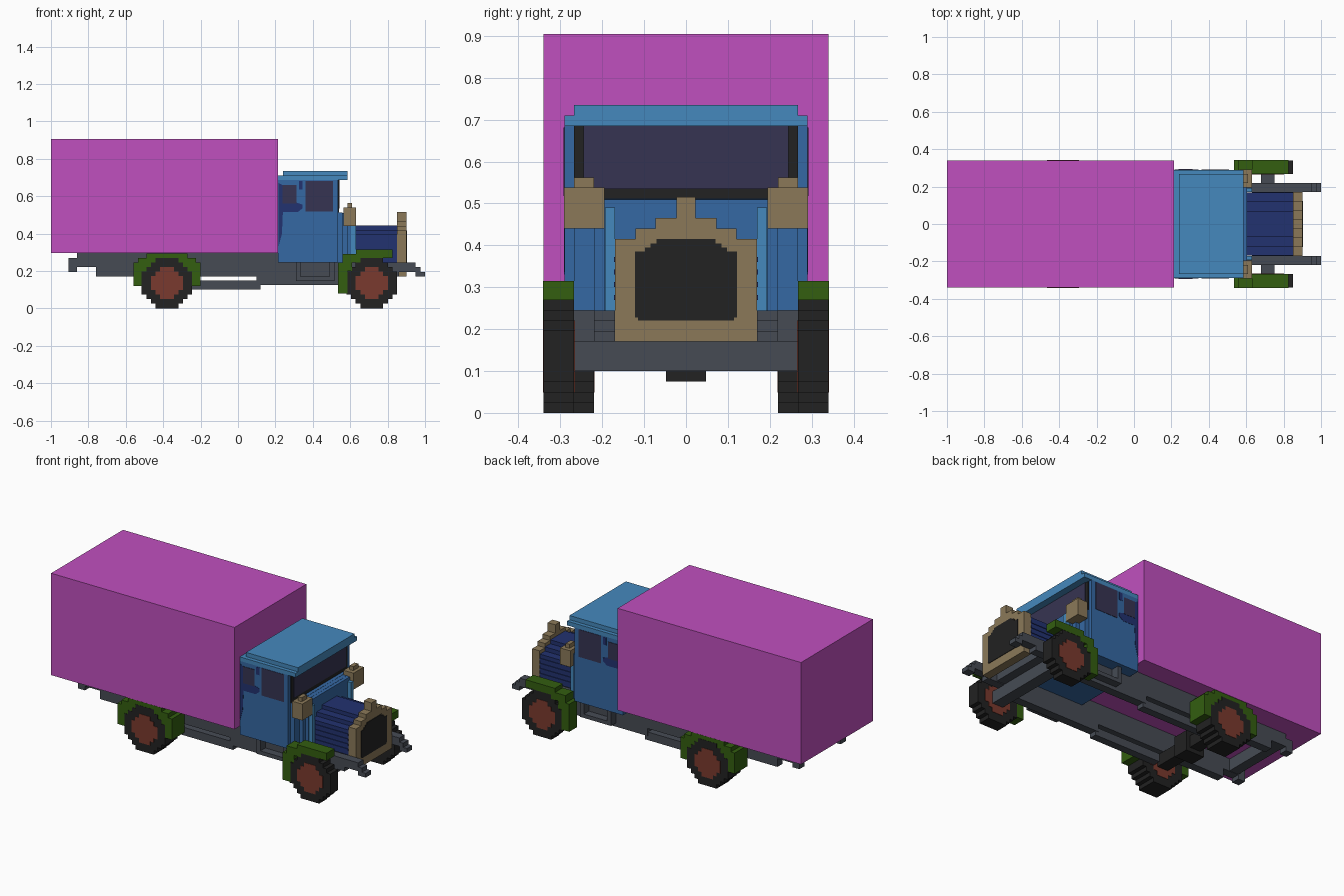
import bpy, bmesh

cube = bpy.data.objects.get("Cube")
if cube:
    bpy.data.objects.remove(cube, do_unlink=True)


def lin(c):
    c /= 255
    return c / 12.92 if c <= 0.04045 else ((c + 0.055) / 1.055) ** 2.4


def material(name, r, g, b):
    m = bpy.data.materials.new(name)
    col = (lin(r), lin(g), lin(b), 1)
    m.diffuse_color = col
    m.use_nodes = True
    bsdf = m.node_tree.nodes["Principled BSDF"]
    bsdf.inputs["Base Color"].default_value = col
    bsdf.inputs["Roughness"].default_value = 0.8
    return m


PURPLE = material("purple", 192, 80, 191)
SKY = material("light blue", 69, 137, 189)
BLUE = material("cab blue", 53, 104, 163)
NAVY = material("navy", 34, 50, 112)
GLASS = material("dark glass", 54, 52, 82)
BLACK = material("black", 34, 34, 34)
TAN = material("tan", 139, 121, 89)
GREY = material("frame grey", 70, 75, 84)
GREEN = material("green", 51, 94, 16)
RED = material("brick red", 122, 58, 46)


def finish(name, bm, mat):
    bmesh.ops.recalc_face_normals(bm, faces=bm.faces)
    me = bpy.data.meshes.new(name)
    bm.to_mesh(me)
    bm.free()
    me.materials.append(mat)
    ob = bpy.data.objects.new(name, me)
    bpy.context.collection.objects.link(ob)
    return ob


def prism(name, pts, a, b, mat, axis="y", mirror=False):
    """Extrude a 2D outline from a to b: (x, z) along y, or (y, z) along x."""
    bm = bmesh.new()
    for s in ((1, -1) if mirror else (1,)):
        def place(p, d):
            return (p[0], d * s, p[1]) if axis == "y" else (d, p[0] * s, p[1])
        lo = [bm.verts.new(place(p, a)) for p in pts]
        hi = [bm.verts.new(place(p, b)) for p in pts]
        bm.faces.new(lo)
        bm.faces.new(hi)
        for i in range(len(pts)):
            j = (i + 1) % len(pts)
            bm.faces.new((lo[i], lo[j], hi[j], hi[i]))
    return finish(name, bm, mat)


def box(name, x, y, z, mat, mirror=False):
    pts = [(x[0], z[0]), (x[1], z[0]), (x[1], z[1]), (x[0], z[1])]
    return prism(name, pts, y[0], y[1], mat, "y", mirror)


def steps(half):
    """Symmetric stepped outline from (half_width, z0, z1) rows, bottom up."""
    right = []
    for w, z0, z1 in half:
        right += [(w, z0), (w, z1)]
    return right + [(-w, z) for w, z in reversed(right)]


def disc(cx, cz, widths, u):
    """Blocky circle outline made of rows with the given widths in units."""
    z = cz - len(widths) * u / 2
    rows = [(w * u / 2, z + i * u, z + (i + 1) * u) for i, w in enumerate(widths)]
    return [(cx + x, zz) for x, zz in steps(rows)]


# Cargo box
box("cargo_box", (-1, 0.215), (-0.34, 0.34), (0.295, 0.905), PURPLE)

# Cab body, roof and stepped cowl
box("cab_body", (0.215, 0.535), (-0.29, 0.29), (0.245, 0.686), BLUE)
box("roof_lower", (0.215, 0.585), (-0.29, 0.29), (0.685, 0.71), SKY)
box("roof_upper", (0.24, 0.585), (-0.267, 0.267), (0.709, 0.735), SKY)
for i, (front, w) in enumerate(((0.56, 0.267), (0.585, 0.22), (0.605, 0.195))):
    box(f"cowl_{i + 1}", (0.53, front), (-w, w), (0.245, 0.512 - i * 0.001), BLUE)
box("cowl_strip", (0.6, 0.63), (0.17, 0.193), (0.245, 0.49), SKY, True)

# Windscreen with frame
box("windscreen_frame", (0.533, 0.539), (-0.267, 0.267), (0.51, 0.685), BLACK)
box("windscreen", (0.537, 0.543), (-0.245, 0.245), (0.535, 0.685), GLASS)

# Side windows and dark trim
box("door_window", (0.36, 0.508), (0.286, 0.292), (0.518, 0.682), GLASS, True)
box("quarter_window", (0.238, 0.313), (0.286, 0.293), (0.56, 0.66), GLASS, True)
trim = [(0.217, 0.33), (0.235, 0.4), (0.24, 0.515), (0.32, 0.515), (0.345, 0.535),
        (0.345, 0.555), (0.313, 0.565), (0.238, 0.565), (0.238, 0.66), (0.217, 0.67)]
prism("window_trim", trim, 0.286, 0.2915, NAVY, "y", True)
box("window_corner_trim", (0.325, 0.345), (0.286, 0.2915), (0.635, 0.68), NAVY, True)

# Bonnet, radiator and radiator mesh
prism("bonnet", steps([(0.168, 0.245, 0.395), (0.12, 0.395, 0.42), (0.07, 0.42, 0.443)]),
      0.6, 0.855, NAVY, "x")
for i in range(4):
    box(f"bonnet_rib_{i + 1}", (0.63, 0.85), (0.16, 0.172),
        (0.27 + i * 0.03, 0.282 + i * 0.03), NAVY, True)
prism("radiator", steps([(0.17, 0.17, 0.415), (0.12, 0.415, 0.44),
                         (0.073, 0.44, 0.465), (0.023, 0.465, 0.515)]), 0.85, 0.9, TAN, "x")
prism("radiator_mesh", steps([(0.115, 0.22, 0.228), (0.122, 0.228, 0.385), (0.098, 0.385, 0.395),
                              (0.085, 0.395, 0.405), (0.07, 0.405, 0.415)]),
      0.896, 0.903, BLACK, "x")

# Headlamps
box("headlamp", (0.563, 0.63), (0.194, 0.291), (0.44, 0.538), TAN, True)
box("headlamp_cap", (0.585, 0.61), (0.22, 0.267), (0.537, 0.562), TAN, True)

# Frame rails with stepped ends
rail = [(-0.905, 0.195), (-0.86, 0.195), (-0.86, 0.22), (-0.76, 0.22), (-0.76, 0.17),
        (0.1, 0.17), (0.1, 0.125), (0.69, 0.125), (0.69, 0.17), (0.86, 0.17), (0.86, 0.195),
        (0.95, 0.195), (0.95, 0.17), (1.0, 0.17), (1.0, 0.195), (0.975, 0.195),
        (0.975, 0.22), (0.95, 0.22), (0.95, 0.245), (0.215, 0.245), (0.215, 0.295),
        (-0.86, 0.295), (-0.86, 0.27), (-0.905, 0.27)]
prism("frame_rail", rail, 0.17, 0.22, GREY, "y", True)
box("rear_spring", (-0.32, 0.12), (0.172, 0.218), (0.1, 0.148), GREY, True)
box("rear_crossmember", (-0.86, -0.8), (-0.18, 0.18), (0.222, 0.293), GREY)
box("front_crossmember", (0.66, 0.8), (-0.18, 0.18), (0.175, 0.24), GREY)

# Hanging cab steps
box("step_plate", (0.31, 0.515), (0.215, 0.267), (0.147, 0.17), GREY, True)
for x in (0.31, 0.49):
    box("step_hanger", (x, x + 0.025), (0.215, 0.267), (0.17, 0.247), GREY, True)

# Axles
box("front_axle", (0.68, 0.75), (-0.267, 0.267), (0.1, 0.172), GREY)
box("rear_axle", (-0.415, -0.345), (-0.22, 0.22), (0.1, 0.17), BLACK)
box("differential", (-0.44, -0.32), (-0.048, 0.048), (0.075, 0.195), BLACK)

# Wheels: blocky tyres with red hubs showing on both sides
U = 0.0245
TYRE = (5, 7, 9, 11, 11, 11, 11, 11, 9, 7, 5)
HUB = (3, 5, 7, 7, 7, 5, 3)
for name, cx, inner in (("front", 0.715, 0.267), ("rear", -0.38, 0.22)):
    prism(f"{name}_tyre", disc(cx, 0.135, TYRE, U), inner, 0.34, BLACK, "y", True)
    prism(f"{name}_hub", disc(cx, 0.135, HUB, U), inner - 0.002, 0.342, RED, "y", True)

# Mudguards
front_guard = [(0.535, 0.08), (0.585, 0.08), (0.585, 0.2), (0.61, 0.2), (0.61, 0.245),
               (0.655, 0.245), (0.655, 0.27), (0.825, 0.27), (0.825, 0.315), (0.63, 0.315),
               (0.63, 0.29), (0.56, 0.29), (0.56, 0.245), (0.535, 0.245)]
prism("front_mudguard", front_guard, 0.267, 0.341, GREEN, "y", True)
outer = [(0.18, 0.12), (0.18, 0.245), (0.155, 0.245), (0.155, 0.27), (0.11, 0.27), (0.11, 0.294)]
inside = [(0.06, 0.268), (0.06, 0.245), (0.085, 0.245), (0.085, 0.22), (0.11, 0.22),
          (0.11, 0.197), (0.135, 0.197), (0.135, 0.12)]
half = outer[::-1] + []
arch = [(-x, z) for x, z in outer] + half + [(x, z) for x, z in inside[::-1]] \
    + [(-x, z) for x, z in inside]
prism("rear_mudguard", [(x - 0.38, z) for x, z in arch], 0.22, 0.339, GREEN, "y", True)
